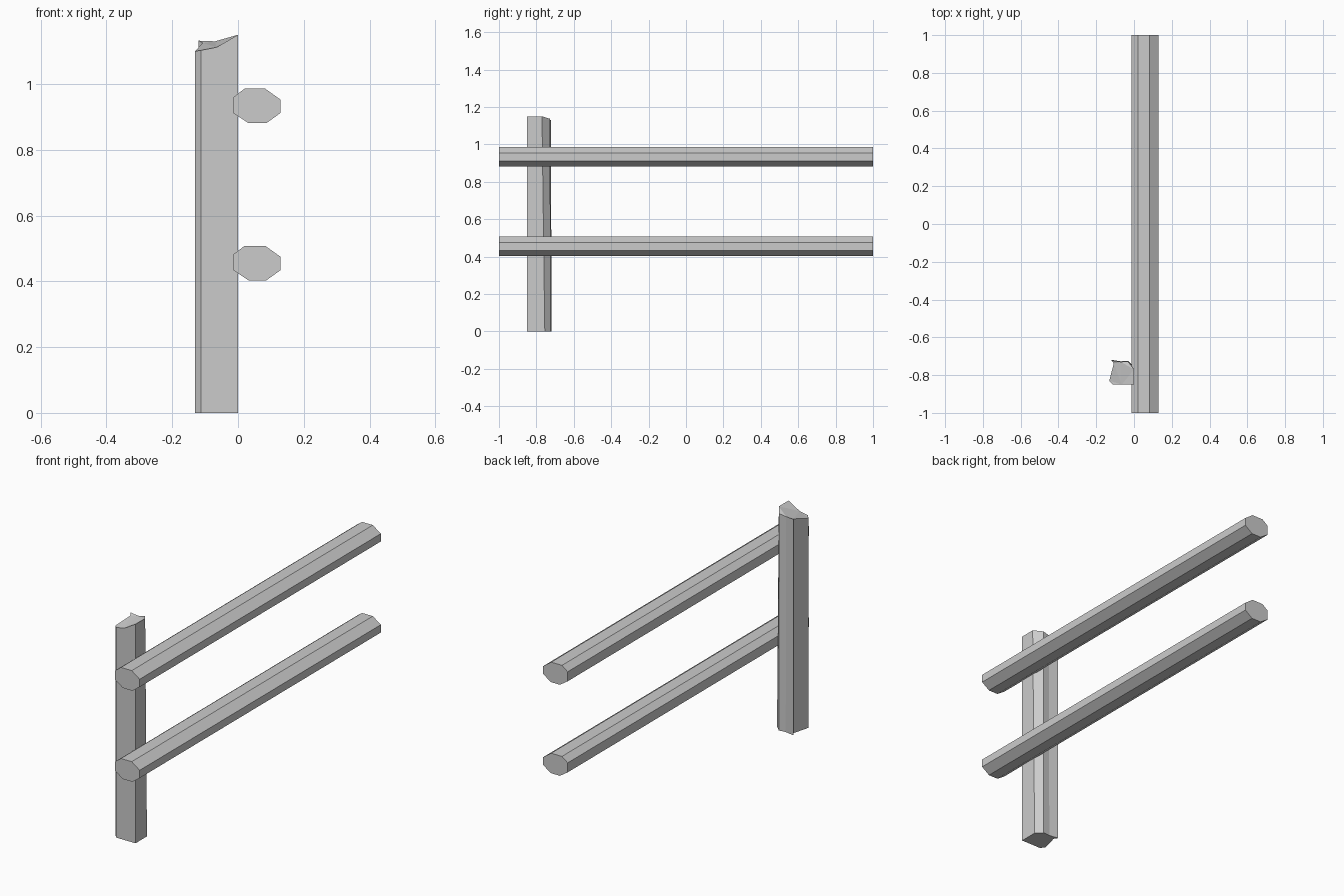
import bpy, bmesh

if "Cube" in bpy.data.objects:
    bpy.data.objects.remove(bpy.data.objects["Cube"])


def prism(name, bottom, top):
    """Solid between two matching rings of points."""
    bm = bmesh.new()
    b = [bm.verts.new(p) for p in bottom]
    t = [bm.verts.new(p) for p in top]
    n = len(b)
    for i in range(n):
        j = (i + 1) % n
        bm.faces.new((b[i], b[j], t[j], t[i]))
    caps = [bm.faces.new(b[::-1]), bm.faces.new(t)]
    bmesh.ops.triangulate(bm, faces=caps)
    bmesh.ops.recalc_face_normals(bm, faces=bm.faces)
    me = bpy.data.meshes.new(name)
    bm.to_mesh(me)
    bm.free()
    ob = bpy.data.objects.new(name, me)
    bpy.context.collection.objects.link(ob)
    return ob


# Rails: uneven octagon (x, z offset from rail underside) run along y
octagon = [(0.032, 0), (0.086, 0), (0.129, 0.031), (0.129, 0.072),
           (0.083, 0.105), (0.020, 0.105), (-0.013, 0.080), (-0.013, 0.030)]
for name, z in (("lower_rail", 0.403), ("upper_rail", 0.881)):
    prism(name, [(x, -1, z + dz) for x, dz in octagon],
          [(x, 1, z + dz) for x, dz in octagon])

# Post: rough hewn section (x, y at base, y at top, top height)
section = [(-0.112, -0.850, -0.850, 1.103), (-0.065, -0.850, -0.850, 1.112),
           (0.0, -0.850, -0.850, 1.150), (0.0, -0.755, -0.770, 1.150),
           (-0.032, -0.724, -0.727, 1.137), (-0.070, -0.727, -0.730, 1.130),
           (-0.120, -0.719, -0.722, 1.132), (-0.107, -0.738, -0.738, 1.125),
           (-0.131, -0.830, -0.830, 1.100)]
prism("post", [(x, y0, 0) for x, y0, y1, z in section],
      [(x, y1, z) for x, y0, y1, z in section])
